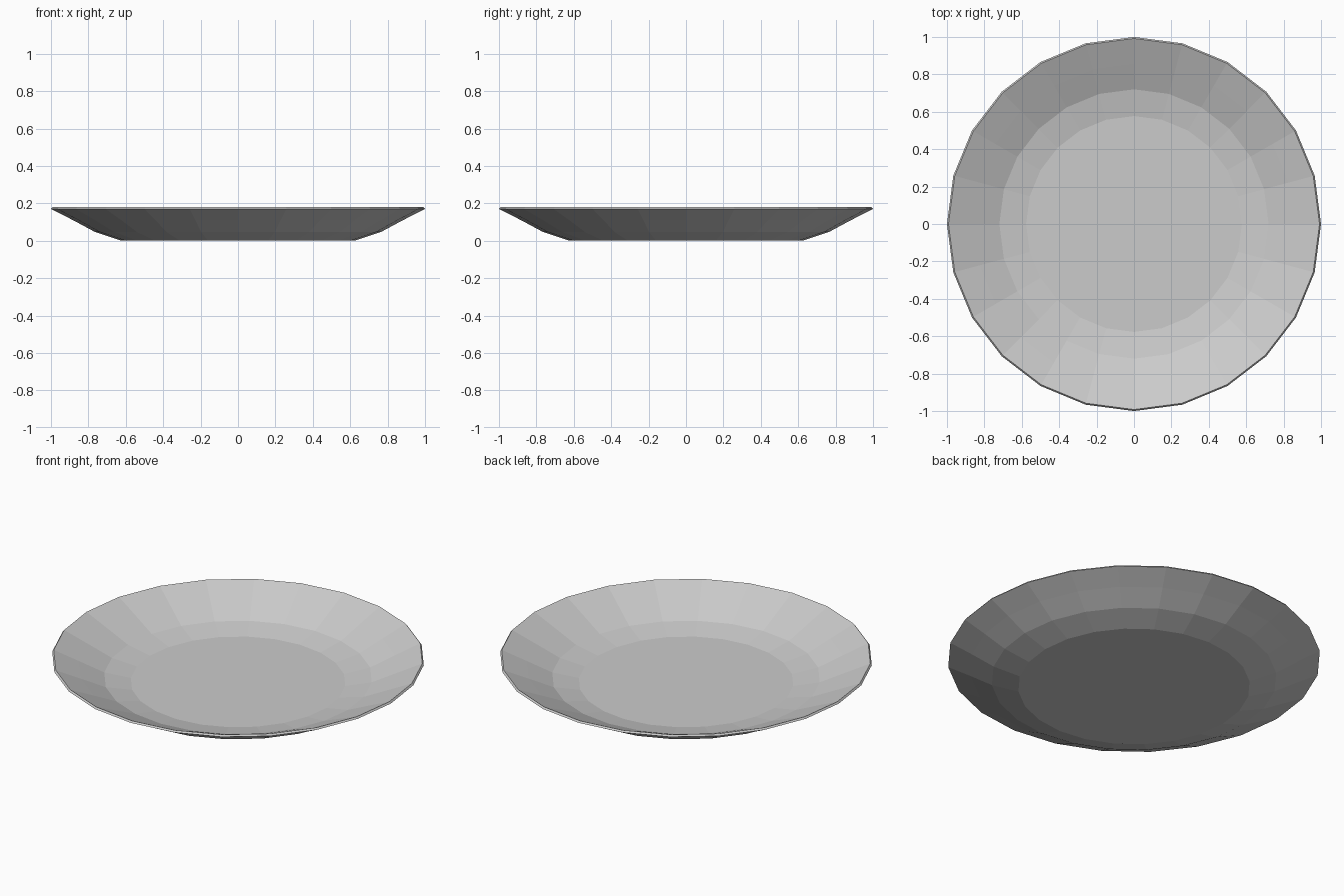
import bpy, bmesh, math

if "Cube" in bpy.data.objects:
    bpy.data.objects.remove(bpy.data.objects["Cube"])

SIDES = 24

# Cross-section (radius, height): underside outwards, over the rim, then inwards to the floor
PROFILE = [
    (0.622, 0.0), (0.765, 0.047), (0.882, 0.11), (1.0, 0.17),
    (0.992, 0.18),
    (0.855, 0.119), (0.72, 0.058), (0.577, 0.031),
]

# Glazed grey surface
grey = bpy.data.materials.new("light_grey")
grey.diffuse_color = (0.6, 0.6, 0.6, 1.0)
grey.use_nodes = True
grey.node_tree.nodes["Principled BSDF"].inputs["Base Color"].default_value = grey.diffuse_color

# Dish: faceted rings bridged along the profile, capped below and at the floor
bm = bmesh.new()
rings = []
for r, z in PROFILE:
    rings.append([bm.verts.new((r * math.cos(math.tau * i / SIDES),
                                r * math.sin(math.tau * i / SIDES), z))
                  for i in range(SIDES)])
for a, b in zip(rings, rings[1:]):
    for i in range(SIDES):
        j = (i + 1) % SIDES
        bm.faces.new((a[i], a[j], b[j], b[i]))
bm.faces.new(rings[0][::-1])
bm.faces.new(rings[-1])
bmesh.ops.recalc_face_normals(bm, faces=bm.faces)

mesh = bpy.data.meshes.new("dish")
bm.to_mesh(mesh)
bm.free()
mesh.materials.append(grey)
dish = bpy.data.objects.new("dish", mesh)
bpy.context.collection.objects.link(dish)
